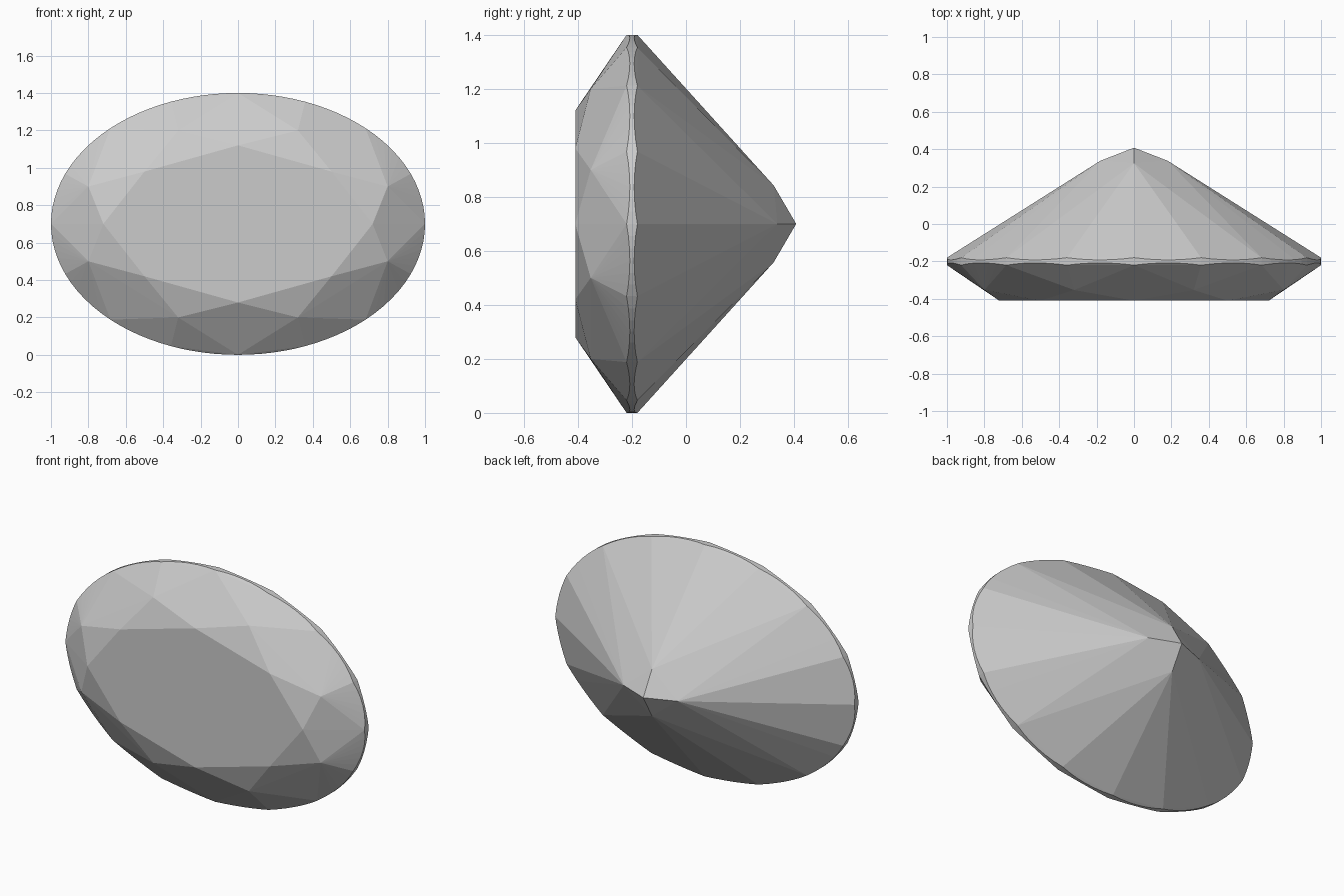
import bpy, bmesh
from math import cos, sin, radians

if "Cube" in bpy.data.objects:
    bpy.data.objects.remove(bpy.data.objects["Cube"])

CZ = 0.7          # height of the stone's centre
A, B = 1.0, 0.7   # half width and half height of the oval
points = set()


def mirrored(x, y, z):
    # add a point and its mirror images across both axes of the oval
    for sx in (1, -1):
        for sz in (1, -1):
            points.add((round(sx * x, 5), y, round(CZ + sz * z, 5)))


# table: flat eight-sided front face
for x, z in ((0.72, 0), (0.5, 0.28), (0, 0.42)):
    mirrored(x, -0.41, z)

# crown: corners between the kite facets
mirrored(0.8, -0.353, 0.2)
mirrored(0.32, -0.353, 0.5)

# girdle: scalloped band, widest where facets meet
stations = [0, 22.5, 47, 69, 90]
STEPS = 6
for a0, a1 in zip(stations, stations[1:]):
    for i in range(STEPS + 1):
        u = i / STEPS
        a = radians(a0 + (a1 - a0) * u)
        dip = 0.012 * (1 - (2 * u - 1) ** 2)
        for y in (-0.22 + dip, -0.18 - dip):
            mirrored(A * cos(a), round(y, 5), B * sin(a))

# pavilion: four corners around the rear point
mirrored(0.18, 0.338, 0)
mirrored(0, 0.325, 0.142)
mirrored(0, 0.408, 0)

# wrap flat facets around the points
bm = bmesh.new()
for p in sorted(points):
    bm.verts.new(p)
bmesh.ops.convex_hull(bm, input=bm.verts[:])
loose = [v for v in bm.verts if not v.link_faces]
bmesh.ops.delete(bm, geom=loose, context='VERTS')
bmesh.ops.dissolve_limit(bm, angle_limit=radians(1.0),
                         verts=bm.verts[:], edges=bm.edges[:])
bmesh.ops.recalc_face_normals(bm, faces=bm.faces[:])
mesh = bpy.data.meshes.new("oval_gem")
bm.to_mesh(mesh)
bm.free()
gem = bpy.data.objects.new("oval_gem", mesh)
bpy.context.collection.objects.link(gem)
